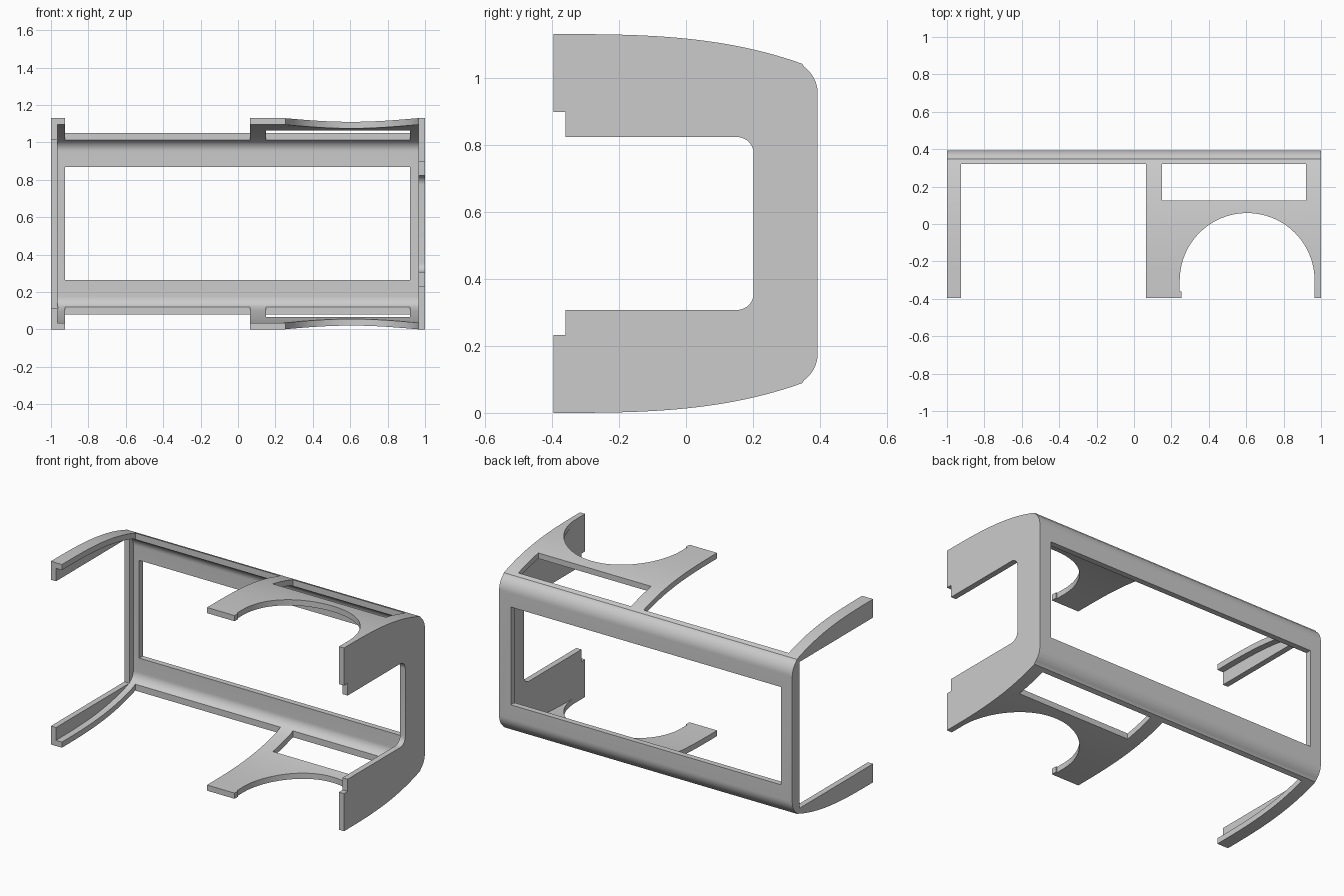
import bpy, bmesh, math
from mathutils import Vector

cube = bpy.data.objects.get("Cube")
if cube:
    bpy.data.objects.remove(cube, do_unlink=True)

HEIGHT = 1.13
FRONT = -0.395
WALL = 0.035

grey = bpy.data.materials.new("plain grey")
grey.use_nodes = True
colour = (0.6, 0.6, 0.6, 1)
grey.diffuse_color = colour
grey.node_tree.nodes["Principled BSDF"].inputs["Base Color"].default_value = colour


def prism(name, outline, direction):
    """Extrude a closed planar outline along a vector into a solid."""
    bm = bmesh.new()
    face = bm.faces.new([bm.verts.new(p) for p in outline])
    new = bmesh.ops.extrude_face_region(bm, geom=[face])["geom"]
    verts = [v for v in new if isinstance(v, bmesh.types.BMVert)]
    bmesh.ops.translate(bm, verts=verts, vec=Vector(direction))
    bmesh.ops.recalc_face_normals(bm, faces=bm.faces)
    mesh = bpy.data.meshes.new(name)
    bm.to_mesh(mesh)
    bm.free()
    mesh.materials.append(grey)
    obj = bpy.data.objects.new(name, mesh)
    bpy.context.collection.objects.link(obj)
    return obj


def side_prism(name, points, x0, x1):
    return prism(name, [(x0, y, z) for y, z in points], (x1 - x0, 0, 0))


def box(name, x, y, z):
    points = [(y[0], z[0]), (y[1], z[0]), (y[1], z[1]), (y[0], z[1])]
    return side_prism(name, points, *x)


def mirrored(upper):
    """Complete an upper half profile with its lower mirror image."""
    return upper + [(y, HEIGHT - z) for y, z in reversed(upper)]


def arc(cy, cz, r, a0, a1, n):
    angles = [math.radians(a0 + (a1 - a0) * i / n) for i in range(n + 1)]
    return [(cy + r * math.cos(a), cz + r * math.sin(a)) for a in angles]


def crown(start, end, drop, n=24):
    """Gently falling roof line, steeper towards the back."""
    ys = [start + (end - start) * i / n for i in range(n + 1)]
    return [(y, HEIGHT - drop - 0.217 * max(0, y - FRONT) ** 3) for y in ys]


# Outer body and the hollow inside it
outer = crown(FRONT, 0.347, 0) + arc(0.293, 0.952, 0.1, 53, 0, 10)
inner = [(-1, HEIGHT - WALL)] + crown(FRONT, 0.3, WALL) + arc(0.293, 0.952, 0.065, 60, 0, 10)
shell = side_prism("bracket_shell", mirrored(outer), -1, 1)
cutters = [side_prism("hollow_cutter", mirrored(inner), WALL - 1, 1 - WALL)]

# Back window
cutters.append(box("back_window_cutter", (-0.925, 0.92), (0.3, 0.6), (0.265, 0.868)))

# Wide gap between the end arms and the middle arms, and the rear slots
cutters.append(box("wide_gap_cutter", (-0.925, 0.065), (-1, 0.32), (-0.2, 1.4)))
cutters.append(box("rear_slot_cutter", (0.15, 0.92), (0.125, 0.32), (-0.2, 1.4)))

# Round mouth between the middle arms and the solid end
mouth = [(0.9655, -1), *arc(0.605, -0.302, 0.3605, 0, 180, 64), (0.2445, -0.36), (0.253, -0.36), (0.253, -1)]
cutters.append(prism("round_mouth_cutter", [(x, y, -0.2) for x, y in mouth], (0, 0, 1.6)))

# Stepped opening with rounded corners in the solid end
opening = mirrored([(-1, 0.898), (-0.36, 0.898), (-0.36, 0.823)] + arc(0.152, 0.773, 0.05, 90, 0, 8))
cutters.append(side_prism("end_opening_cutter", opening, 0.9, 1.1))

# Open end leaving only a thin frame
cutters.append(box("open_end_cutter", (-1.1, -0.96), (-1, 0.32), (0.114, 1.016)))

bpy.context.view_layer.objects.active = shell
for cutter in cutters:
    cutter.hide_render = True
    mod = shell.modifiers.new(cutter.name, "BOOLEAN")
    mod.operation = "DIFFERENCE"
    mod.solver = "EXACT"
    mod.object = cutter
    bpy.ops.object.modifier_apply(modifier=mod.name)
    bpy.data.objects.remove(cutter, do_unlink=True)

# Smooth curves, crisp edges
bpy.ops.object.select_all(action="DESELECT")
shell.select_set(True)
bpy.ops.object.shade_smooth_by_angle(angle=math.radians(25))
